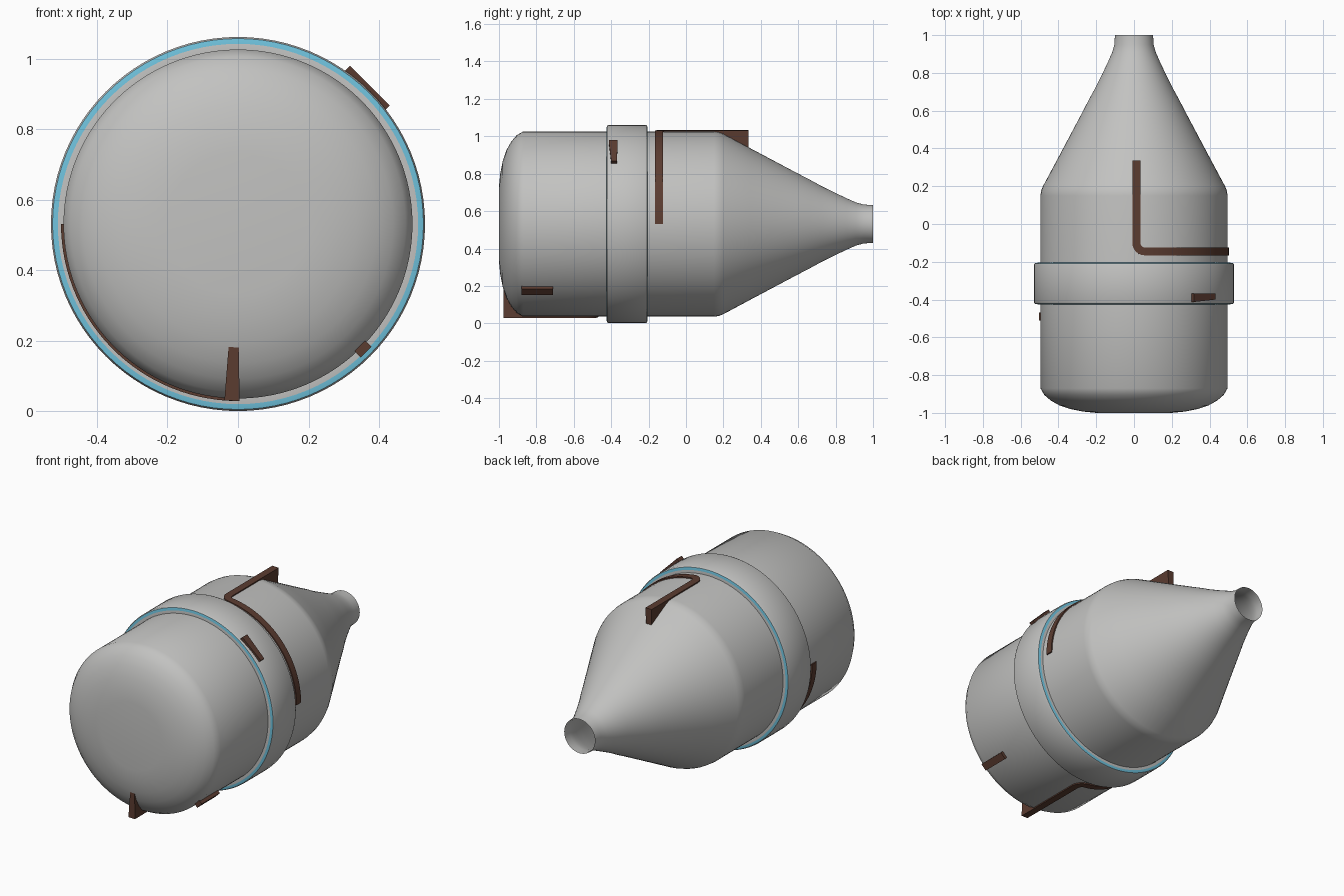
import bpy, bmesh, math
from mathutils import Vector

if "Cube" in bpy.data.objects:
    bpy.data.objects.remove(bpy.data.objects["Cube"])

CZ = 0.531          # height of the long axis
R = 0.495           # hull radius


def material(name, rgb):
    m = bpy.data.materials.new(name)
    m.diffuse_color = (*rgb, 1)
    m.use_nodes = True
    m.node_tree.nodes["Principled BSDF"].inputs["Base Color"].default_value = m.diffuse_color
    return m


GREY = material("light grey", (0.54, 0.54, 0.53))
BLUE = material("sky blue", (0.16, 0.54, 0.72))
BROWN = material("dark brown", (0.105, 0.045, 0.03))


def finish(name, bm, mats, angle=32):
    bmesh.ops.recalc_face_normals(bm, faces=bm.faces)
    me = bpy.data.meshes.new(name)
    bm.to_mesh(me)
    bm.free()
    for m in mats:
        me.materials.append(m)
    ob = bpy.data.objects.new(name, me)
    bpy.context.collection.objects.link(ob)
    bpy.ops.object.select_all(action='DESELECT')
    ob.select_set(True)
    bpy.context.view_layer.objects.active = ob
    bpy.ops.object.shade_smooth_by_angle(angle=math.radians(angle))
    return ob


def polar(r, a, y):
    """Point around the long axis; a = 0 is the top, turning towards +x."""
    return Vector((r * math.sin(a), y, CZ + r * math.cos(a)))


def lathe(name, profile, mats, blue_steps=(), cap=False, n=96):
    bm = bmesh.new()
    rings = [[bm.verts.new(polar(r, 2 * math.pi * i / n, y)) for i in range(n)]
             for y, r in profile]
    for k in range(len(rings) - 1):
        for i in range(n):
            j = (i + 1) % n
            f = bm.faces.new((rings[k][i], rings[k][j], rings[k + 1][j], rings[k + 1][i]))
            f.material_index = 1 if k in blue_steps else 0
    if cap:
        bm.faces.new(rings[0])
    return finish(name, bm, mats)


# Hull: domed front, straight barrel, tapering open nozzle
hull = [(-1.0, 0.2), (-0.993, 0.27), (-0.98, 0.335), (-0.96, 0.395), (-0.935, 0.44),
        (-0.905, 0.475), (-0.87, R), (-0.4, R), (0.15, R), (0.175, 0.492), (0.2, 0.482),
        (0.34, 0.407), (0.5, 0.322), (0.6, 0.269), (0.66, 0.238), (0.72, 0.205),
        (0.79, 0.17), (0.86, 0.137), (0.91, 0.115), (0.95, 0.104), (1.0, 0.101)]
lathe("hull", hull, [GREY], cap=True)

# Raised collar with a blue ring on each end
half = [(-0.425, 0.49), (-0.425, 0.511), (-0.422, 0.526), (-0.412, 0.5305)]
collar = half + [(-0.63 - y, r) for y, r in reversed(half)]
lathe("collar", collar, [GREY, BLUE], blue_steps=(1, 5))


def hull_radius(y):
    for (y0, r0), (y1, r1) in zip(hull, hull[1:]):
        if y0 <= y <= y1:
            return r0 + (r1 - r0) * (y - y0) / (y1 - y0)
    return R


def strip(name, path, base, outer, width):
    """Bar swept along (arc length, y) points wrapped around the hull."""
    bm = bmesh.new()
    secs = []
    for i, p in enumerate(path):
        t = (path[min(i + 1, len(path) - 1)] - path[max(i - 1, 0)]).normalized()
        side = Vector((-t.y, t.x)) * width / 2
        sec = []
        for q, inside in ((p + side, 0), (p - side, 0), (p - side, 1), (p + side, 1)):
            r = hull_radius(p.y) - 0.012 if inside else outer
            sec.append(bm.verts.new(polar(r, base + q.x / R, q.y)))
        secs.append(sec)
    for a, b in zip(secs, secs[1:]):
        for i in range(4):
            j = (i + 1) % 4
            bm.faces.new((a[i], a[j], b[j], b[i]))
    bm.faces.new(secs[0])
    bm.faces.new(secs[-1])
    return finish(name, bm, [BROWN])


def bent_path(u0, y_start, y_turn, rad=0.045):
    """Straight along y, rounded corner, then a quarter turn of the hull."""
    s = 1 if y_start > y_turn else -1
    y_end = y_turn + s * rad
    pts = [Vector((u0, y_start + (y_end - y_start) * i / 20)) for i in range(20)]
    for i in range(7):
        a = math.pi / 2 * i / 6
        pts.append(Vector((u0 + rad * (1 - math.cos(a)), y_end - s * rad * math.sin(a))))
    u1, u2 = u0 + rad, R * math.pi / 2
    return pts + [Vector((u1 + (u2 - u1) * i / 28, y_turn)) for i in range(1, 29)]


# Two bent fins, half a turn apart
strip("rear_fin", bent_path(0.012, 0.335, -0.145), 0, 0.502, 0.042)
strip("front_fin", bent_path(0.017, -0.975, -0.49), math.pi, 0.502, 0.042)

# Short straight bar low on the right
strip("side_bar", [Vector((0, -0.88)), Vector((0, -0.71))], math.radians(135), 0.514, 0.042)

# Tapered plate on the collar, upper right
bm = bmesh.new()
bmesh.ops.create_cube(bm, size=2)
tang, out = Vector((1, 0, -1)).normalized(), Vector((1, 0, 1)).normalized()
for v in bm.verts:
    x, y, z = v.co
    half_w = 0.0195 - 0.0035 * x
    v.co = (tang * (-0.013 + 0.08 * x) + out * (0.531 + 0.011 * z)
            + Vector((0, -0.387 + 0.003 * x + half_w * y, CZ)))
finish("collar_plate", bm, [BROWN])
